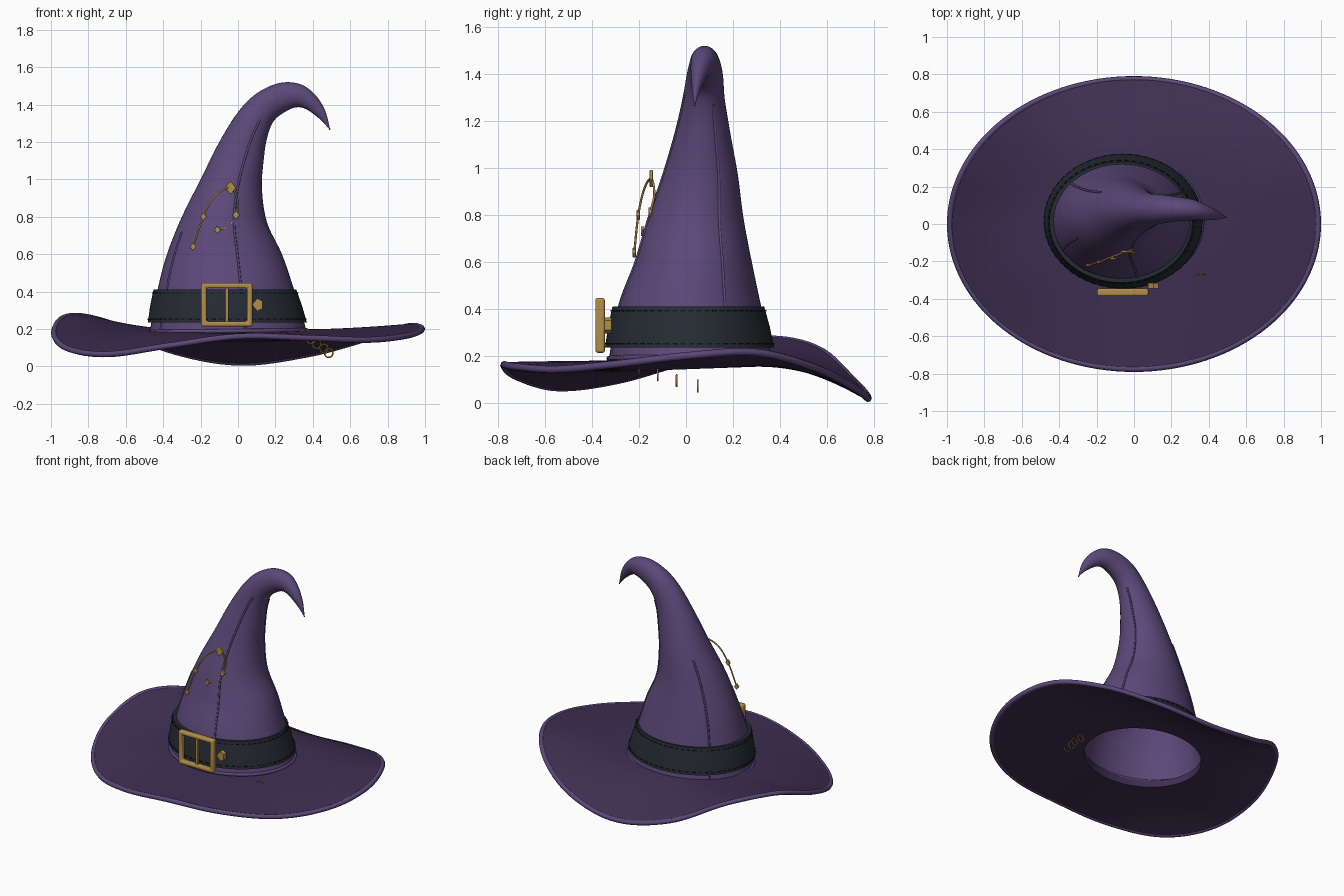
import bpy, bmesh, math
from math import sin, cos, pi, radians
from mathutils import Vector as V, Matrix

if "Cube" in bpy.data.objects:
    bpy.data.objects.remove(bpy.data.objects["Cube"])


def material(name, r, g, b):
    m = bpy.data.materials.new(name)
    m.diffuse_color = (r, g, b, 1)
    m.use_nodes = True
    m.node_tree.nodes["Principled BSDF"].inputs["Base Color"].default_value = m.diffuse_color
    return m


FELT = material("crown_felt", .105, .065, .19)
BRIM = material("brim_felt", .048, .029, .085)
LEATHER = material("leather", .019, .024, .033)
GOLD = material("brass", .45, .27, .07)
THREAD = material("thread", .008, .009, .012)


def finish(name, bm, mat, angle=40):
    bmesh.ops.recalc_face_normals(bm, faces=bm.faces[:])
    me = bpy.data.meshes.new(name)
    bm.to_mesh(me)
    bm.free()
    me.materials.append(mat)
    me.polygons.foreach_set("use_smooth", [True] * len(me.polygons))
    me.set_sharp_from_angle(angle=radians(angle))
    ob = bpy.data.objects.new(name, me)
    bpy.context.collection.objects.link(ob)
    return ob


def loft(name, rows, mat, loop=False, angle=40):
    """Skin closed cross-section loops; loop=True joins last to first."""
    bm = bmesh.new()
    vs = [[bm.verts.new(p) for p in r] for r in rows]
    n = len(rows[0])
    for i in range(len(vs) if loop else len(vs) - 1):
        a, b = vs[i], vs[(i + 1) % len(vs)]
        for j in range(n):
            k = (j + 1) % n
            bm.faces.new((a[j], a[k], b[k], b[j]))
    return finish(name, bm, mat, angle)


def cord(name, pts, r, mat, cyclic=False):
    cu = bpy.data.curves.new(name, 'CURVE')
    cu.dimensions = '3D'
    cu.bevel_depth = r
    cu.bevel_resolution = 2
    cu.use_fill_caps = True
    s = cu.splines.new('POLY')
    s.points.add(len(pts) - 1)
    for p, c in zip(s.points, pts):
        p.co = (*c, 1)
    s.use_cyclic_u = cyclic
    s.use_smooth = True
    cu.materials.append(mat)
    ob = bpy.data.objects.new(name, cu)
    bpy.context.collection.objects.link(ob)
    return ob


def catmull(p, u, cyclic=False):
    n = len(p)
    i = int(math.floor(u)) if cyclic else min(int(u), n - 2)
    t = u - i
    at = (lambda k: p[k % n]) if cyclic else (lambda k: p[max(0, min(n - 1, k))])
    return [.5 * (2 * b + (c - a) * t + (2 * a - 5 * b + 4 * c - d) * t * t
                  + (3 * b - a - 3 * c + d) * t ** 3)
            for a, b, c, d in zip(at(i - 1), at(i), at(i + 1), at(i + 2))]


# Crown sections: left x,z; right x,z; centre y; half depth
SEC = [(-.475, .17, .37, .18, .02, .35), (-.43, .41, .30, .41, .015, .305),
       (-.38, .60, .235, .60, .03, .25), (-.30, .80, .155, .77, .04, .205),
       (-.20, 1.0, .128, .95, .06, .16), (-.10, 1.2, .137, 1.1, .07, .118),
       (0, 1.36, .155, 1.22, .075, .09), (.10, 1.46, .19, 1.31, .08, .078),
       (.22, 1.515, .25, 1.36, .08, .065), (.33, 1.51, .31, 1.385, .075, .055),
       (.41, 1.455, .365, 1.375, .06, .04), (.465, 1.37, .44, 1.32, .045, .02),
       (.493, 1.265, .491, 1.265, .036, .001)]


def crown_pt(u, a):
    lx, lz, rx, rz, yc, hy = catmull(SEC, u)
    k = cos(a)
    return V(((lx + rx) / 2 + (rx - lx) / 2 * k, yc + hy * sin(a),
              (lz + rz) / 2 + (rz - lz) / 2 * k))


N = 64
ANG = [2 * pi * i / N for i in range(N)]
crown = loft("crown", [[crown_pt(i / 6, a) for a in ANG] for i in range(73)], FELT)
so = crown.modifiers.new("wall", 'SOLIDIFY')
so.thickness = .006
so.offset = -1

# Raised crown seams
for name, deg, top in (("right_seam", 30, 6.4), ("back_seam", 138, 3.8),
                       ("left_seam", 210, 2.6), ("front_seam", 283, 6.4)):
    cord(name, [crown_pt(top * i / 40, radians(deg)) for i in range(41)], .006, FELT)

# Brim: rim heights every 22.5 degrees, blended in towards the crown
RIM = [(h,) for h in (.20, .215, .15, .065, .02, .09, .235, .268, .18, .095,
                      .065, .11, .16, .152, .142, .165)]


def brim_pt(t, a, drop=0, inset=0):
    rim = V((.984 * cos(a), .775 * sin(a), catmull(RIM, a / (2 * pi) * 16, True)[0]))
    inner = V((-.055 + (.41 - inset) * cos(a), .02 + (.34 - inset) * sin(a),
               .18 + .012 * sin(a)))
    p = inner.lerp(rim, t)
    p.z = inner.z + (rim.z - inner.z) * t ** 1.6 - drop
    return p


M = 128
BA = [2 * pi * i / M for i in range(M)]
T = [i / 16 for i in range(17)]
loft("brim", [[brim_pt(t, a, -.012, .01) for a in BA] for t in T]
     + [[brim_pt(t, a, .012 + .024 * (1 - t), .01) for a in BA] for t in T[::-1]],
     BRIM, True)
cord("brim_piping", [brim_pt(1, a) for a in BA], .016, FELT, True)
cord("crown_base_cord", [crown_pt(.1, a) for a in ANG], .011, FELT, True)


# Leather hat band
def band_pt(t, a, d=0):
    return V((-.057 - .013 * t + (.425 - .043 * t + d) * cos(a),
              .015 - .005 * t + (.36 - .037 * t + d) * sin(a), .235 + .175 * t))


loft("hat_band", [[band_pt(t, a, d) for a in ANG]
                  for t, d in ((0, -.022), (0, 0), (.5, .003), (1, 0), (1, -.022))],
     LEATHER, True)

# Band stitching
bm = bmesh.new()
for t in (.1, .9):
    for i in range(60):
        a = 2 * pi * i / 60
        p, q = band_pt(t, a, .003), band_pt(t, a + .06, .003)
        side = (q - p).cross(V((0, 0, 1))).normalized() * .002
        up = V((0, 0, .003))
        ring = [[bm.verts.new(e + s) for s in (side + up, side - up, -side - up, -side + up)]
                for e in (p, q)]
        for j in range(4):
            k = (j + 1) % 4
            bm.faces.new((ring[0][j], ring[0][k], ring[1][k], ring[1][j]))
        bm.faces.new(ring[0])
        bm.faces.new(ring[1][::-1])
finish("band_stitches", bm, THREAD)


def bevel(ob, w):
    b = ob.modifiers.new("bevel", 'BEVEL')
    b.width = w
    b.segments = 3


# Buckle frame, prong and strap stud
rows = []
for sx, sz in ((-1, -1), (1, -1), (1, 1), (-1, 1)):
    rows.append([(-.06 + sx * (.137 - d), y, .33 + sz * (.117 - d))
                 for d, y in ((0, -.386), (.028, -.386), (.028, -.345), (0, -.345))])
bevel(loft("buckle_frame", rows, GOLD, True), .011)
bm = bmesh.new()
bmesh.ops.create_cube(bm, size=1, matrix=Matrix.Translation((-.06, -.366, .33))
                      @ Matrix.Diagonal((.018, .018, .2, 1)))
bevel(finish("buckle_prong", bm, GOLD), .005)
bm = bmesh.new()
f = bm.faces.new([bm.verts.new((.105 + x, -.346, .33 + z)) for x, z in
                  ((-.03, 0), (-.002, -.034), (.026, -.02), (.026, .02), (-.002, .034))])
ext = bmesh.ops.extrude_face_region(bm, geom=[f])
bmesh.ops.translate(bm, vec=(0, .03, 0),
                    verts=[e for e in ext["geom"] if isinstance(e, bmesh.types.BMVert)])
finish("strap_stud", bm, GOLD)

# Charm wire with flat diamond beads on the front of the crown
WIRE = [(-.24, -.22, .64), (-.185, -.203, .80), (-.125, -.178, .91), (-.04, -.148, .955),
        (-.003, -.135, .89), (-.01, -.152, .81), (-.05, -.168, .75), (-.11, -.185, .73)]
cord("charm_wire", [catmull(WIRE, i / 8) for i in range(57)], .005, GOLD)
for i, r in ((0, .02), (1, .02), (3, .034), (5, .022), (7, .02)):
    bm = bmesh.new()
    bmesh.ops.create_cube(bm, size=1, matrix=Matrix.Translation(WIRE[i])
                          @ Matrix.Diagonal((.9, 1, 1.1, 1))
                          @ Matrix.Rotation(pi / 4, 4, 'Y')
                          @ Matrix.Diagonal((r * 1.41, .014, r * 1.41, 1)))
    bevel(finish("charm_bead", bm, GOLD), .003)

# Small rings running under the right side of the brim
for x, y, z in ((.36, -.27, .175), (.39, -.20, .145), (.42, -.12, .12),
                (.46, -.04, .095), (.485, .05, .072)):
    cord("chain_ring", [(x + .022 * cos(a), y, z + .024 * sin(a)) for a in ANG[::3]],
         .004, GOLD, True)
